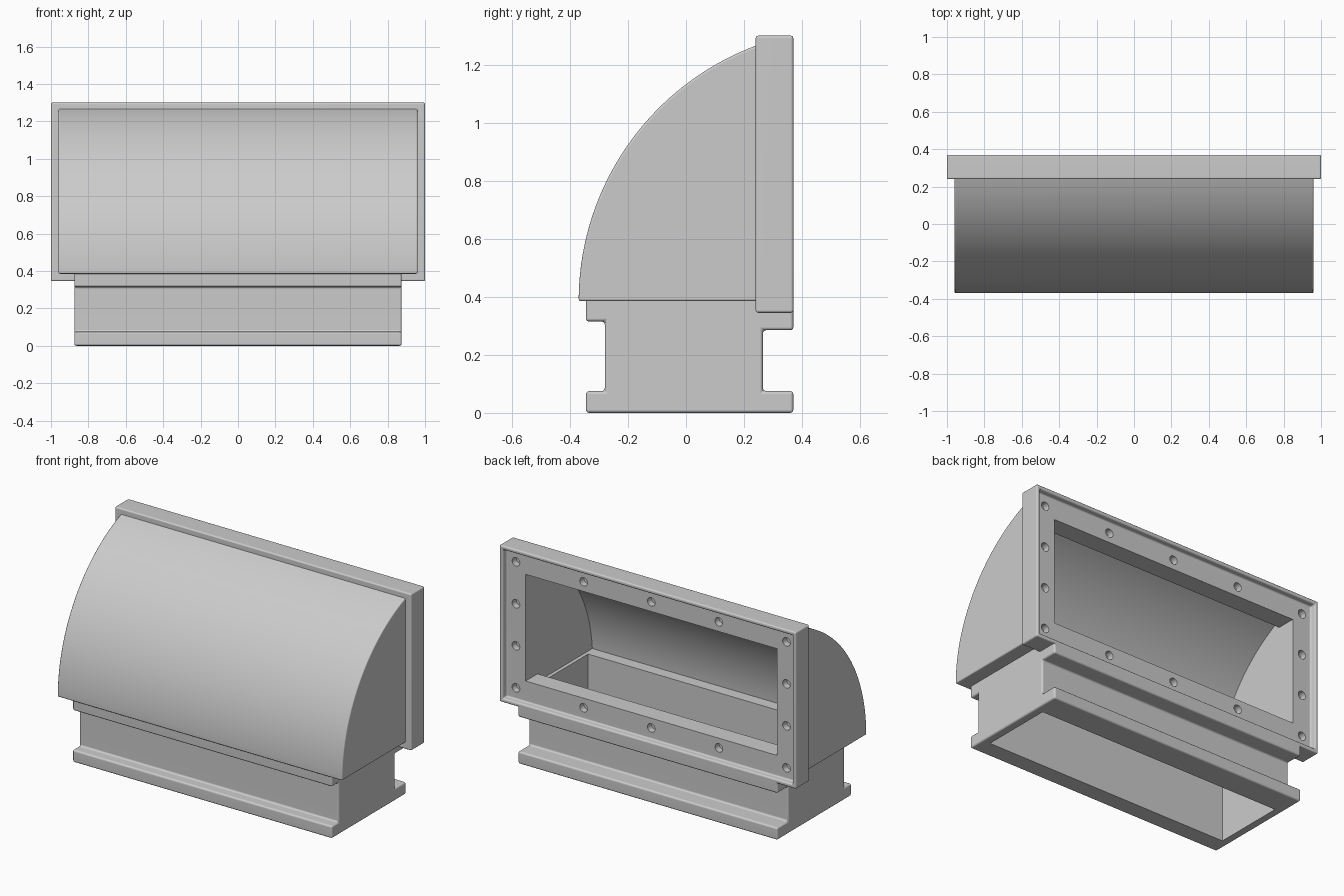
import bpy, bmesh, math
from mathutils import Matrix, Vector

if "Cube" in bpy.data.objects:
    bpy.data.objects.remove(bpy.data.objects["Cube"])


def finish(bm, name, bevel=0):
    bmesh.ops.recalc_face_normals(bm, faces=bm.faces)
    me = bpy.data.meshes.new(name)
    bm.to_mesh(me)
    bm.free()
    ob = bpy.data.objects.new(name, me)
    bpy.context.collection.objects.link(ob)
    if bevel:
        m = ob.modifiers.new("bevel", 'BEVEL')
        m.width, m.segments = bevel, 3
        m.limit_method, m.angle_limit = 'ANGLE', math.radians(40)
        apply(ob, m)
    return ob


def apply(ob, mod):
    bpy.context.view_layer.objects.active = ob
    bpy.ops.object.modifier_apply(modifier=mod.name)


def prism(name, points, half, bevel=0):
    """Extrude a (y, z) side profile symmetrically along x."""
    bm = bmesh.new()
    f = bm.faces.new([bm.verts.new((-half, y, z)) for y, z in points])
    r = bmesh.ops.extrude_face_region(bm, geom=[f])
    bmesh.ops.translate(bm, vec=(2 * half, 0, 0),
                        verts=[v for v in r['geom'] if isinstance(v, bmesh.types.BMVert)])
    return finish(bm, name, bevel)


def rect(y0, y1, z0, z1):
    return [(y0, z0), (y1, z0), (y1, z1), (y0, z1)]


def arc(radius, z_start, y_end, n=36):
    """Arc about the elbow centre, from the low front up to the back."""
    cy, cz = 0.57, 0.385
    a0 = math.asin((z_start - cz) / radius)
    a1 = math.acos((cy - y_end) / radius)
    return [(cy - radius * math.cos(a0 + (a1 - a0) * i / n),
             cz + radius * math.sin(a0 + (a1 - a0) * i / n)) for i in range(n + 1)]


def boolean(ob, other, op):
    m = ob.modifiers.new("bool", 'BOOLEAN')
    m.object, m.operation, m.solver = other, op, 'EXACT'
    apply(ob, m)
    bpy.data.objects.remove(other)


# curved hood
hood = prism("duct_elbow", arc(0.94, 0.385, 0.28) + [(0.28, 0.385)], 0.96, 0.008)

# rear flange with a recessed face
bm = bmesh.new()
bmesh.ops.create_cube(bm, size=1, matrix=Matrix.Translation((0, 0.305, 0.8225))
                      @ Matrix.Diagonal((2, 0.13, 0.955, 1)))
back = max(bm.faces, key=lambda f: f.calc_center_median().y)
bmesh.ops.inset_region(bm, faces=[back], thickness=0.035)
bmesh.ops.inset_region(bm, faces=[back], thickness=0.001)
bmesh.ops.translate(bm, verts=back.verts, vec=(0, -0.035, 0))
flange = finish(bm, "rear_flange", 0.009)

# base collar with front and rear channels
base = prism("base_collar", [
    (-0.345, 0), (0.37, 0), (0.37, 0.075), (0.265, 0.075), (0.265, 0.285),
    (0.37, 0.285), (0.37, 0.362), (0.26, 0.362), (0.26, 0.43), (-0.345, 0.43),
    (-0.345, 0.315), (-0.28, 0.315), (-0.28, 0.075), (-0.345, 0.075)], 0.875, 0.011)

boolean(hood, flange, 'UNION')
boolean(hood, base, 'UNION')

# inner passage: curved chamber with rear window, then the bottom opening
chamber = prism("chamber_cutter", arc(0.88, 0.45, 0.22) + [
    (0.22, 1.1475), (0.5, 1.1475), (0.5, 0.4975), (0.22, 0.4975), (0.22, 0.45)], 0.847)
boolean(hood, chamber, 'DIFFERENCE')
boolean(hood, prism("bottom_cutter", rect(-0.235, 0.21, -0.1, 0.55), 0.825), 'DIFFERENCE')

# bolt holes around the window
bm = bmesh.new()
for i in range(5):
    for j in range(4):
        if i in (0, 4) or j in (0, 3):
            bmesh.ops.create_cone(
                bm, cap_ends=True, segments=20, radius1=0.026, radius2=0.026, depth=0.1,
                matrix=Matrix.Translation((-0.912 + 0.456 * i, 0.345, 0.4385 + 0.256 * j))
                @ Matrix.Rotation(math.pi / 2, 4, 'X'))
boolean(hood, finish(bm, "hole_cutter"), 'DIFFERENCE')

# smooth shading with sharp edges kept
bpy.ops.object.select_all(action='DESELECT')
hood.select_set(True)
bpy.context.view_layer.objects.active = hood
bpy.ops.object.shade_smooth_by_angle(angle=math.radians(35))
w = hood.modifiers.new("weighted_normals", 'WEIGHTED_NORMAL')
w.keep_sharp = True
